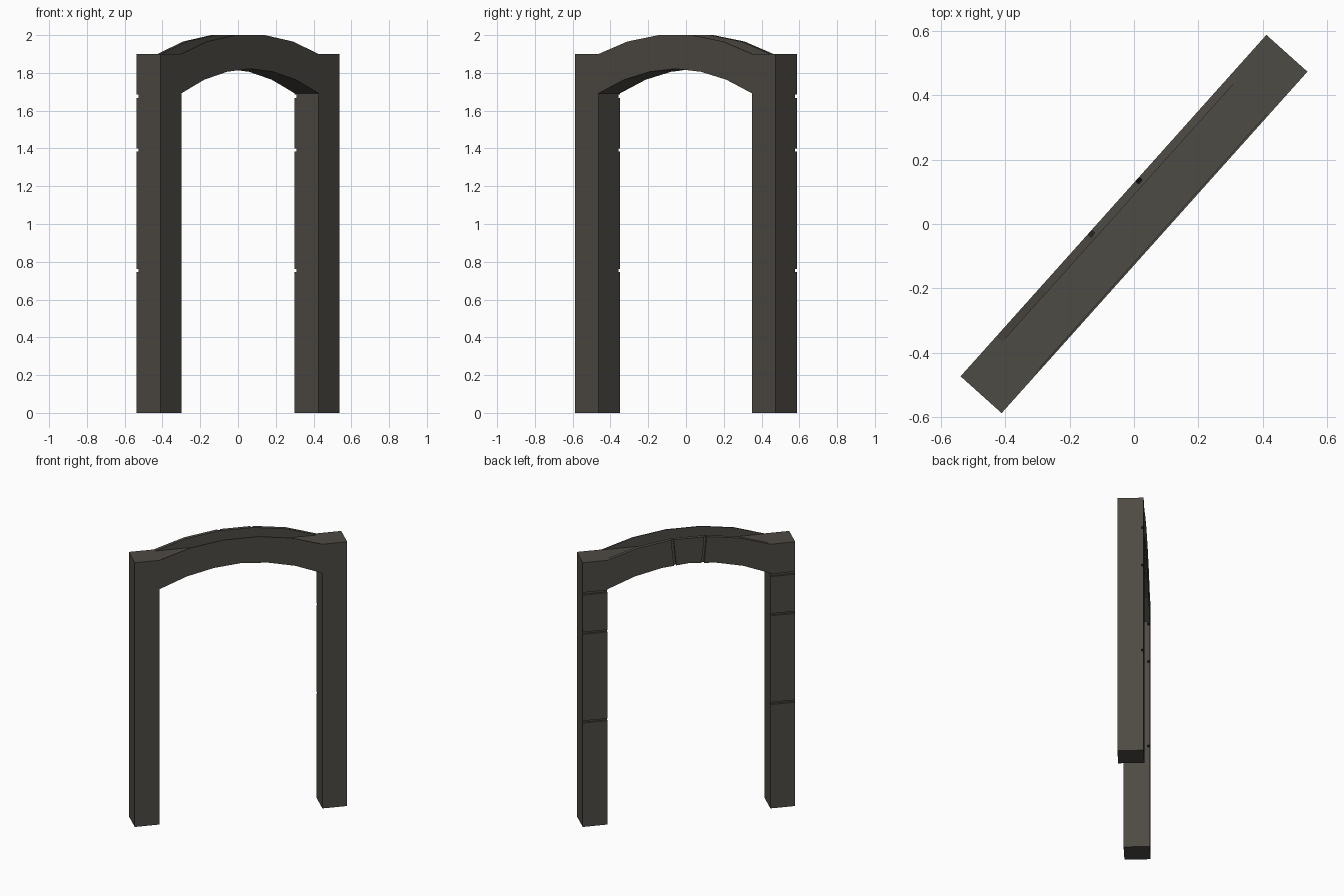
import bpy, bmesh, math

if "Cube" in bpy.data.objects:
    bpy.data.objects.remove(bpy.data.objects["Cube"])

ANGLE = math.radians(48.15)      # the arch stands turned about z
OUT, INN, TOP = 0.711, 0.545, 1.9
FRONT, BACK = -0.0855, 0.0855

stone = bpy.data.materials.new("dark stone")
stone.diffuse_color = (0.076, 0.069, 0.058, 1)
stone.use_nodes = True
stone.node_tree.nodes["Principled BSDF"].inputs["Base Color"].default_value = stone.diffuse_color

# Half curves (distance from centre, height)
LOWER = [(0, 1.822), (0.182, 1.806), (0.363, 1.764), (INN, 1.692)]
UPPER = [(0, 2.0), (0.117, 2.0), (0.34, 1.966), (INN, TOP)]


def height(curve, u):
    for (a, za), (b, zb) in zip(curve, curve[1:]):
        if a <= u <= b:
            return za + (zb - za) * (u - a) / (b - a)


def full(curve):
    """Whole curve from left to right."""
    return [(-u, z) for u, z in reversed(curve)] + [p for p in curve if p[0] > 0]


def prism(name, outlines, v0, v1):
    """Extrude flat outlines (u, z) between depths v0 and v1."""
    bm = bmesh.new()
    for pts in outlines:
        a = [bm.verts.new((u, v0, z)) for u, z in pts]
        b = [bm.verts.new((u, v1, z)) for u, z in pts]
        bm.faces.new(a)
        bm.faces.new(b[::-1])
        for i in range(len(a)):
            j = (i + 1) % len(a)
            bm.faces.new((a[j], a[i], b[i], b[j]))
    bmesh.ops.recalc_face_normals(bm, faces=bm.faces)
    me = bpy.data.meshes.new(name)
    bm.to_mesh(me)
    bm.free()
    me.materials.append(stone)
    ob = bpy.data.objects.new(name, me)
    ob.rotation_euler.z = ANGLE
    bpy.context.collection.objects.link(ob)
    return ob


def mirrored(pts):
    return [(-u, z) for u, z in reversed(pts)]


legs_and_soffit = [(-OUT, 0), (-INN, 0)] + full(LOWER) + [(INN, 0), (OUT, 0)]
flat_outline = legs_and_soffit + [(OUT, TOP), (-OUT, TOP)]
arched_outline = legs_and_soffit + [(OUT, TOP)] + full(UPPER)[::-1] + [(-OUT, TOP)]

# Core with level top, between two arched plates
prism("arch_core", [flat_outline], -0.079, 0.06)
prism("front_arch_plate", [arched_outline], FRONT, -0.079)
prism("back_arch_plate", [arched_outline], 0.06, 0.072)

# Back blocks, separated by shallow joints
posts = []
for z0, z1 in ((0, 0.747), (0.762, 1.385), (1.4, 1.667)):
    p = [(INN, z0), (OUT, z0), (OUT, z1), (INN, z1)]
    posts += [p, mirrored(p)]
prism("back_post_blocks", posts, 0.072, BACK)

lo, hi = 0.101, 0.119            # joint beside the keystone
span = [(lo, height(LOWER, lo))] + [p for p in LOWER if p[0] > lo]
span += [(INN, 1.685), (OUT, 1.685), (OUT, TOP)]
span += [p for p in reversed(UPPER) if p[0] > hi] + [(hi, height(UPPER, hi))]
prism("back_arch_blocks", [span, mirrored(span)], 0.072, BACK)

k0, k1 = 0.085, 0.102
key = [(-k0, height(LOWER, k0)), (0, LOWER[0][1]), (k0, height(LOWER, k0)),
       (k1, 2.0), (-k1, 2.0)]
prism("keystone", [key], 0.072, BACK)
